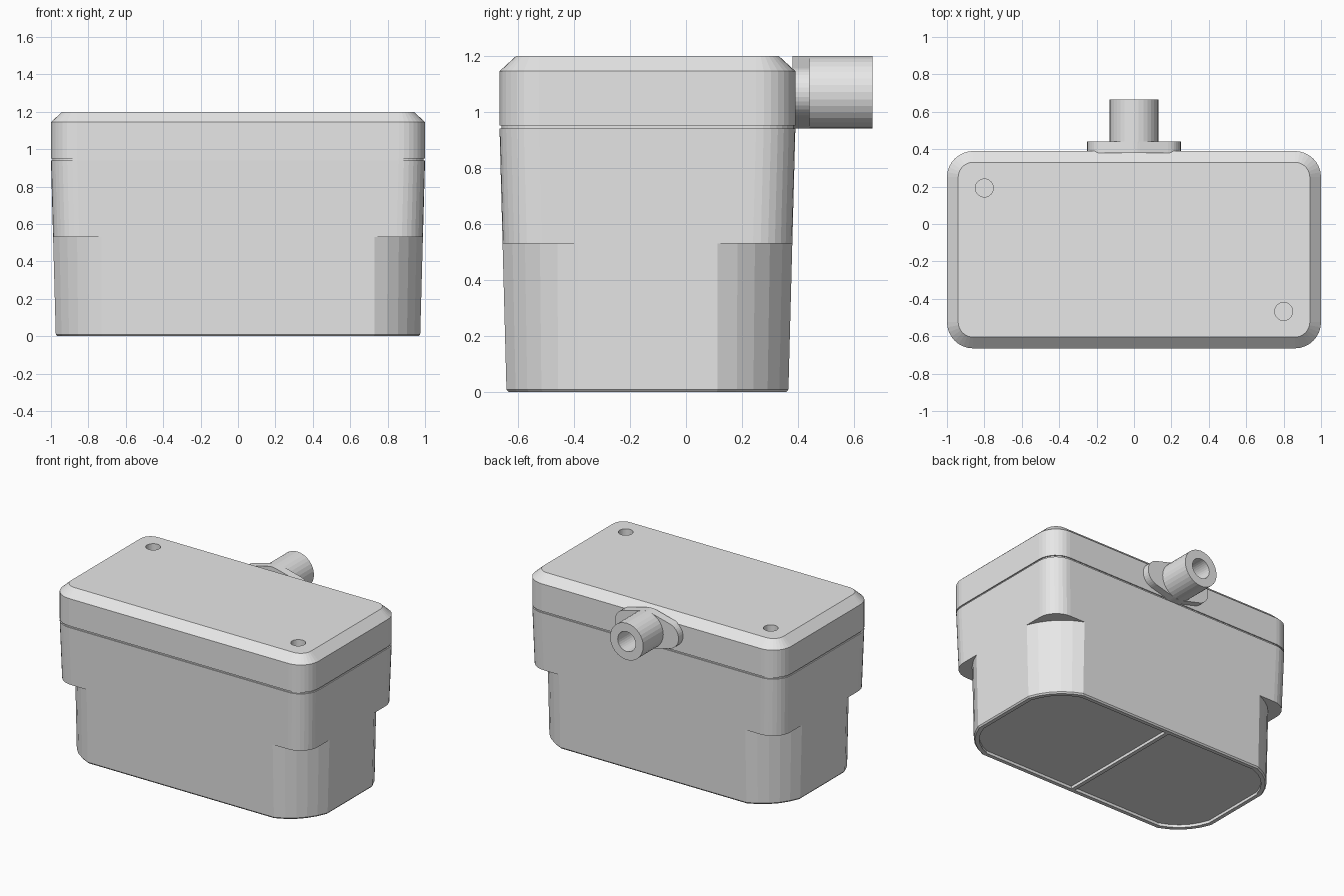
import bpy
import bmesh
from math import sin, cos, radians, pi, asin, degrees

MID_Y = -0.1375      # centre line of the housing
STEP_Z = 0.53        # height of the corner ledges
SEAM_Z = 0.94        # top of the lower housing

if bpy.data.objects.get("Cube"):
    bpy.data.objects.remove(bpy.data.objects["Cube"], do_unlink=True)

grey = bpy.data.materials.new("light_grey")
grey.use_nodes = True
grey.diffuse_color = (0.8, 0.8, 0.8, 1)
grey.node_tree.nodes["Principled BSDF"].inputs["Base Color"].default_value = (0.8, 0.8, 0.8, 1)


def loft(name, rings):
    """Skin a list of equal closed rings and cap both ends."""
    bm = bmesh.new()
    loops = [[bm.verts.new(p) for p in ring] for ring in rings]
    for a, b in zip(loops, loops[1:]):
        for i in range(len(a)):
            j = (i + 1) % len(a)
            bm.faces.new((a[i], a[j], b[j], b[i]))
    bm.faces.new(loops[0])
    bm.faces.new(loops[-1])
    bmesh.ops.recalc_face_normals(bm, faces=bm.faces)
    mesh = bpy.data.meshes.new(name)
    bm.to_mesh(mesh)
    bm.free()
    mesh.materials.append(grey)
    obj = bpy.data.objects.new(name, mesh)
    bpy.context.collection.objects.link(obj)
    return obj


def arc(cx, cy, r, start, end, steps):
    angles = [radians(start + (end - start) * i / steps) for i in range(steps + 1)]
    return [(cx + r * cos(a), cy + r * sin(a)) for a in angles]


def rounded_ring(hx, hy, r, z):
    pts = []
    for k, (sx, sy) in enumerate([(1, 1), (-1, 1), (-1, -1), (1, -1)]):
        pts += arc(sx * (hx - r), sy * (hy - r), r, 90 * k, 90 * k + 90, 8)
    return [(x, y + MID_Y, z) for x, y in pts]


def half_size(z):
    """Drafted half width and half depth of the lower housing."""
    t = z / SEAM_Z
    return 0.974 + 0.026 * t, 0.5025 + 0.025 * t


def cut_ring(z, inset=0.0):
    """Rectangle whose corners are cut by shallow bowed facets."""
    hx, hy = (h - inset for h in half_size(z))
    cx, cy = 0.73 - 0.4 * inset, 0.25 - 0.4 * inset
    corner = []
    for i in range(6):
        t = i / 5
        bulge = 0.028 * 4 * t * (1 - t)
        corner.append((hx + (cx - hx) * t + bulge, cy + (hy - cy) * t + bulge))
    pts = corner + [(-x, y) for x, y in reversed(corner)]
    pts += [(-x, -y) for x, y in pts]
    return [(x, y + MID_Y, z) for x, y in pts]


def circle_y(r, y, z=1.07, sides=32):
    return [(px, y, pz) for px, pz in arc(0, z, r, 0, 360, sides)[:-1]]


# Lower housing: narrow base with a rim and recessed underside
loft("lower_housing", [cut_ring(STEP_Z), cut_ring(0.01), cut_ring(0, 0.008),
                       cut_ring(0, 0.035), cut_ring(0.02, 0.035)])
hx, hy = half_size(0)
loft("base_divider", [[(sx * 0.014, MID_Y + sy * (hy - 0.03), z)
                       for sx, sy in ((1, 1), (-1, 1), (-1, -1), (1, -1))]
                      for z in (0, 0.025)])

# Upper housing overhanging the cut corners
loft("upper_housing", [rounded_ring(*half_size(z), 0.14, z) for z in (STEP_Z, SEAM_Z)])

# Recessed seam between housing and lid
loft("seam", [rounded_ring(0.992, 0.52, 0.135, z) for z in (0.93, 0.96)])

# Lid with a bevelled top edge
lid = loft("lid", [rounded_ring(1, 0.5275, 0.14, 0.951),
                   rounded_ring(1, 0.5275, 0.14, 1.145),
                   rounded_ring(0.94, 0.4675, 0.08, 1.2)])

# Screw recesses in opposite corners of the lid
for side, label in ((1, "left"), (-1, "right")):
    cx, cy = 0.8 * side, MID_Y - 0.33 * side
    circle = arc(cx, cy, 0.048, 0, 360, 32)[:-1]
    cutter = loft(label + "_screw_cutter", [[(x, y, z) for x, y in circle] for z in (1.15, 1.25)])
    cutter.hide_render = True
    cutter.hide_viewport = True
    cut = lid.modifiers.new(label + "_screw_recess", 'BOOLEAN')
    cut.operation = 'DIFFERENCE'
    cut.solver = 'EXACT'
    cut.object = cutter

# Oval mounting flange on the back
big, small, off = 0.13, 0.09, 0.16
tilt = 90 - degrees(asin((big - small) / off))
outline = (arc(off, 0, small, -tilt, tilt, 14) + arc(0, 0, big, tilt, 180 - tilt, 5)
           + arc(-off, 0, small, 180 - tilt, 180 + tilt, 14)
           + arc(0, 0, big, 180 + tilt, 360 - tilt, 5))
loft("pipe_flange", [[(x, y, 1.07 + z) for x, z in outline] for y in (0.38, 0.44)])

# Hollow pipe
loft("outlet_pipe", [circle_y(0.13, 0.43), circle_y(0.13, 0.665),
                     circle_y(0.07, 0.665), circle_y(0.07, 0.445)])
